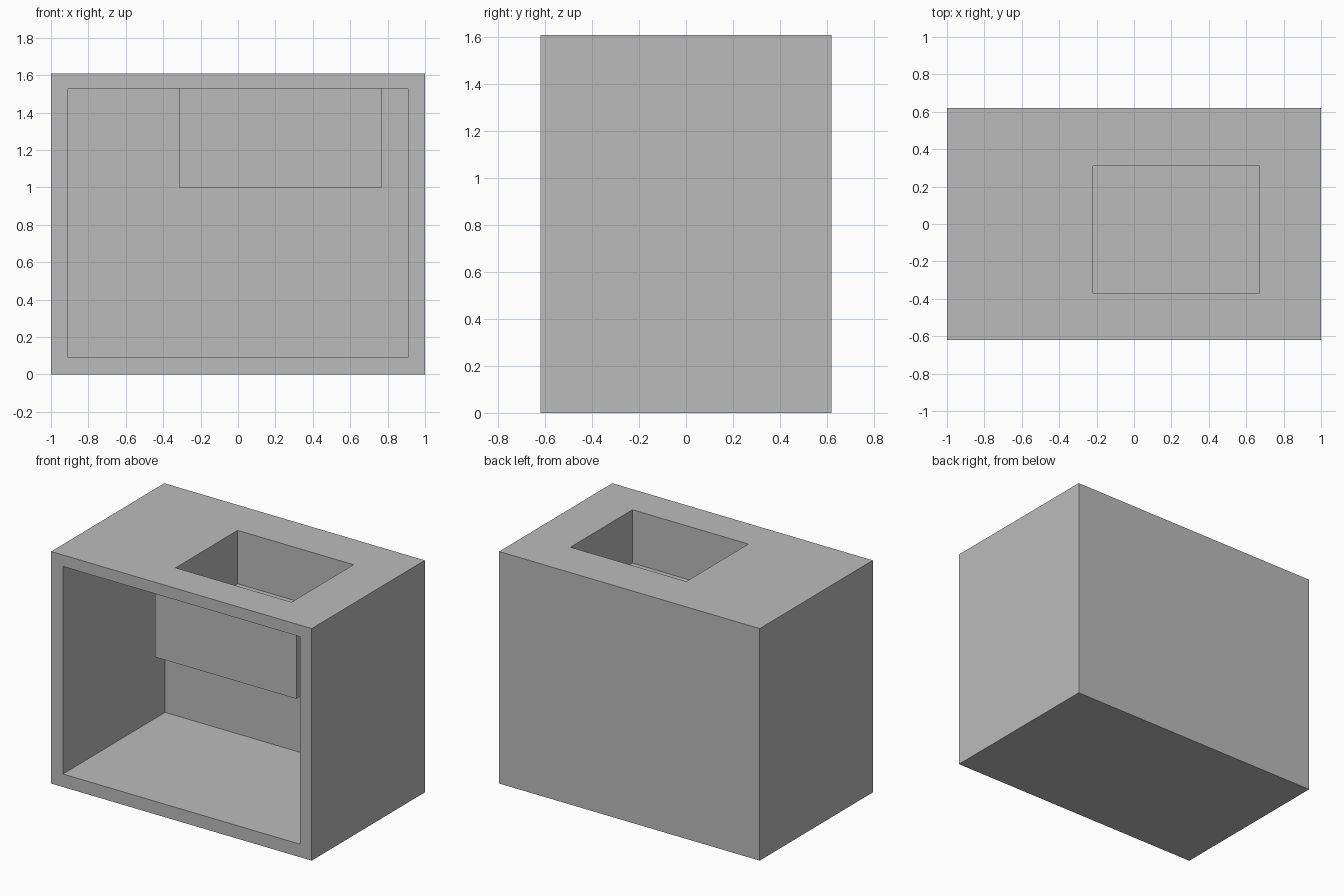
import bpy
from mathutils import Vector

cube = bpy.data.objects.get("Cube")
if cube:
    bpy.data.objects.remove(cube, do_unlink=True)

# One plain grey for everything
GREY = (0.5, 0.5, 0.5, 1)
grey = bpy.data.materials.new("plain grey")
grey.use_nodes = True
grey.diffuse_color = GREY
grey.node_tree.nodes["Principled BSDF"].inputs["Base Color"].default_value = GREY


def box(name, low, high):
    """Axis-aligned block between two corners."""
    low, high = Vector(low), Vector(high)
    bpy.ops.mesh.primitive_cube_add(size=1)
    obj = bpy.context.object
    obj.name = name
    for v in obj.data.vertices:
        v.co = (low + high) / 2 + v.co * (high - low)
    obj.data.materials.append(grey)
    return obj


def carve(obj, low, high):
    """Cut a block-shaped space out of an object."""
    cutter = box("cutter", low, high)
    cutter.hide_render = True
    mod = obj.modifiers.new("carve", "BOOLEAN")
    mod.operation = "DIFFERENCE"
    mod.solver = "EXACT"
    mod.object = cutter
    bpy.context.view_layer.objects.active = obj
    bpy.ops.object.modifier_apply(modifier=mod.name)
    bpy.data.objects.remove(cutter, do_unlink=True)


HALF_DEPTH = 0.62
HEIGHT = 1.61
UNDERSIDE = 1.53                       # underside of the countertop
WELL_LOW, WELL_HIGH = (-0.22, -0.37, 1.24), (0.67, 0.31, HEIGHT + 0.1)

# Cabinet: open front, thick back panel, rectangular hole in the top
cabinet = box("cabinet", (-1, -HALF_DEPTH, 0), (1, HALF_DEPTH, HEIGHT))
carve(cabinet, (-0.91, -HALF_DEPTH - 0.1, 0.09), (0.91, 0.50, UNDERSIDE))
carve(cabinet, WELL_LOW, WELL_HIGH)

# Basin: thick-walled tub hanging below the hole
basin = box("basin", (-0.315, -0.46, 1.0), (0.77, 0.40, UNDERSIDE))
carve(basin, WELL_LOW, WELL_HIGH)
